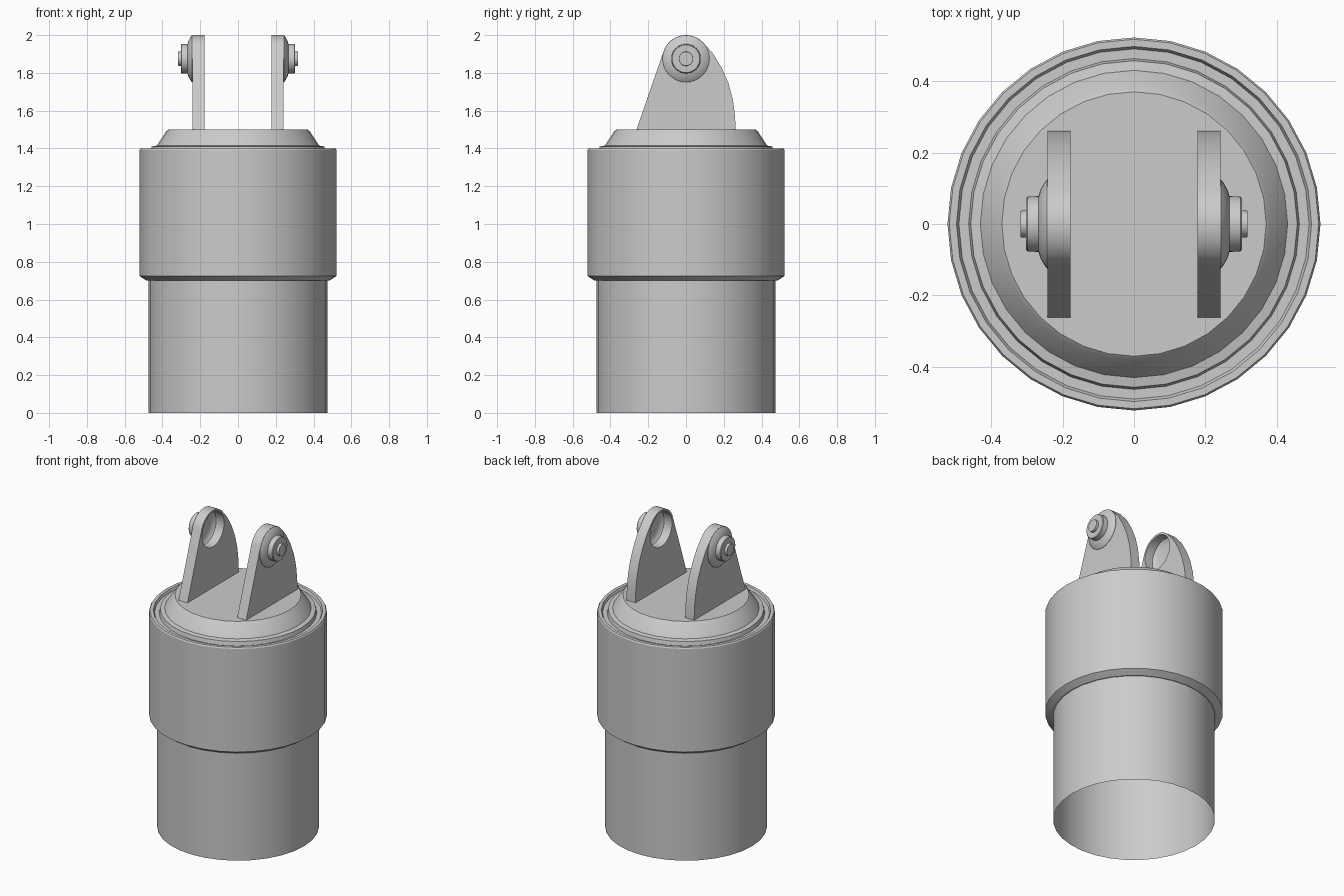
import bpy, bmesh, math
from mathutils import Matrix

if "Cube" in bpy.data.objects:
    bpy.data.objects.remove(bpy.data.objects["Cube"])


def finish(obj, angle=30):
    bpy.ops.object.select_all(action='DESELECT')
    obj.select_set(True)
    bpy.context.view_layer.objects.active = obj
    bpy.ops.object.shade_smooth_by_angle(angle=math.radians(angle))


def lathe(name, profile, steps, matrix=Matrix()):
    """Spin (radius, height) points around z, then place with matrix."""
    bm = bmesh.new()
    verts = [bm.verts.new((r, 0, z)) for r, z in profile]
    edges = [bm.edges.new(p) for p in zip(verts, verts[1:])]
    bmesh.ops.spin(bm, geom=verts + edges, axis=(0, 0, 1), cent=(0, 0, 0),
                   angle=2 * math.pi, steps=steps)
    bmesh.ops.remove_doubles(bm, verts=bm.verts, dist=1e-4)
    bmesh.ops.recalc_face_normals(bm, faces=bm.faces)
    bmesh.ops.transform(bm, matrix=matrix, verts=bm.verts)
    if matrix.determinant() < 0:
        bmesh.ops.reverse_faces(bm, faces=bm.faces)
    me = bpy.data.meshes.new(name)
    bm.to_mesh(me)
    bm.free()
    obj = bpy.data.objects.new(name, me)
    bpy.context.collection.objects.link(obj)
    finish(obj)
    return obj


def circle(cy, cz, r, n, a0=0, a1=360, end=False):
    return [(cy + r * math.cos(math.radians(a0 + (a1 - a0) * i / n)),
             cz + r * math.sin(math.radians(a0 + (a1 - a0) * i / n)))
            for i in range(n + end)]


def plate(name, loops, x, thickness):
    """Flat plate in the yz plane; later loops cut holes."""
    cu = bpy.data.curves.new(name, 'CURVE')
    cu.dimensions = '2D'
    cu.fill_mode = 'BOTH'
    cu.extrude = thickness / 2
    for loop in loops:
        sp = cu.splines.new('POLY')
        sp.points.add(len(loop) - 1)
        for p, (y, z) in zip(sp.points, loop):
            p.co = (y, z, 0, 1)
        sp.use_cyclic_u = True
    obj = bpy.data.objects.new(name, cu)
    bpy.context.collection.objects.link(obj)
    obj.matrix_world = Matrix(((0, 0, 1, x), (1, 0, 0, 0), (0, 1, 0, 0), (0, 0, 0, 1)))
    bpy.ops.object.select_all(action='DESELECT')
    obj.select_set(True)
    bpy.context.view_layer.objects.active = obj
    bpy.ops.object.convert(target='MESH')
    obj = bpy.context.object
    bm = bmesh.new()
    bm.from_mesh(obj.data)
    bmesh.ops.remove_doubles(bm, verts=bm.verts, dist=1e-4)
    bmesh.ops.recalc_face_normals(bm, faces=bm.faces)
    bm.to_mesh(obj.data)
    bm.free()
    finish(obj)


# Stepped body, open at the bottom, with grooved rim and bevelled lid
lathe("body", [(0.475, 0), (0.475, 0.70), (0.485, 0.70), (0.522, 0.725),
               (0.522, 1.392), (0.517, 1.40), (0.497, 1.40), (0.49, 1.385),
               (0.463, 1.385), (0.457, 1.41), (0.43, 1.415), (0.38, 1.491),
               (0.37, 1.50), (0, 1.50)], 32)

# Ear outline: straight front, round top, bulging back
outline = [(0.262, 1.5), (0.26, 1.57), (0.248, 1.66), (0.225, 1.745),
           (0.19, 1.825), (0.145, 1.9)]
outline += circle(0, 1.875, 0.125, 16, 40, 162, True) + [(-0.262, 1.5)]
hole = circle(0, 1.875, 0.112, 32)

# Hollow boss with stepped pin on the outer side of each ear
boss = [(0.112, 0.232), (0.125, 0.232), (0.124, 0.244), (0.115, 0.251),
        (0.095, 0.262), (0.078, 0.267), (0.077, 0.298), (0.073, 0.302),
        (0.038, 0.302), (0.037, 0.318), (0, 0.318)]
boss_inner = [(0.112, 0.235), (0.10, 0.245), (0.078, 0.252), (0, 0.252)]

for side, s in (("right", 1), ("left", -1)):
    place = Matrix(((0, 0, s, 0), (1, 0, 0, 0), (0, 1, 0, 1.875), (0, 0, 0, 1)))
    plate(side + "_ear", [outline, hole], s * 0.21, 0.064)
    lathe(side + "_pin_boss", boss, 32, place)
    lathe(side + "_boss_recess", boss_inner, 32, place)
